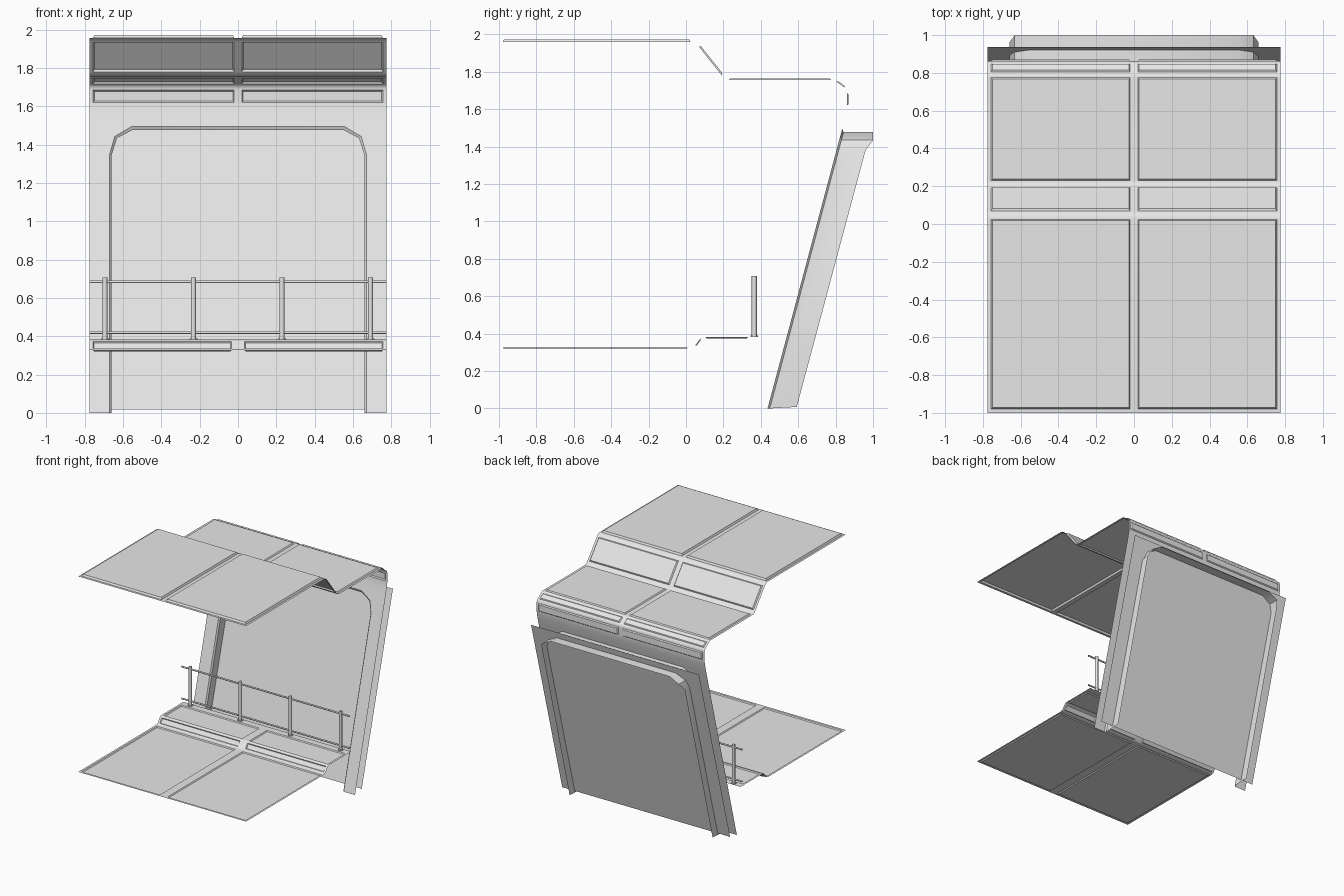
import bpy, bmesh, math
from mathutils import Vector

if "Cube" in bpy.data.objects:
    bpy.data.objects.remove(bpy.data.objects["Cube"])

HALF = 0.775            # half width of the whole bay
WALL_TOP = 1.525        # where the leaning wall meets the ceiling sheet

grey = bpy.data.materials.new("light_grey")
grey.use_nodes = True
grey.diffuse_color = (0.8, 0.8, 0.8, 1)
grey.node_tree.nodes["Principled BSDF"].inputs["Base Color"].default_value = (0.8, 0.8, 0.8, 1)


def smooth(obj):
    bpy.ops.object.select_all(action='DESELECT')
    obj.select_set(True)
    bpy.context.view_layer.objects.active = obj
    bpy.ops.object.shade_smooth_by_angle(angle=math.radians(28))


def finish(name, bm):
    mesh = bpy.data.meshes.new(name)
    bm.to_mesh(mesh)
    bm.free()
    mesh.materials.append(grey)
    obj = bpy.data.objects.new(name, mesh)
    bpy.context.collection.objects.link(obj)
    smooth(obj)


def panelled_sheet(name, profile, insets, gap):
    """Sweep a (y, z) profile with rounded folds across x and sink two panels
    into each segment. insets: (start margin, end margin, bevel, depth),
    or None for a plain closing segment."""
    points = [Vector((0, *p)) for p in profile]
    rows, panel_rows = [points[0]], {}
    for a, b, inset in zip(points, points[1:], insets):
        step = (b - a).normalized()
        start = a + step * inset[0] if inset else b
        if a != points[0]:
            last = rows[-1]
            for i in range(1, 6):           # rounded fold
                t = i / 6
                rows.append(last.lerp(a, t).lerp(a.lerp(start, t), t))
        rows.append(start)
        if inset:
            panel_rows[len(rows) - 1] = inset
            rows.append(b - step * inset[1])
    if insets[-1]:
        rows.append(points[-1])

    bm = bmesh.new()
    xs = [-HALF, -0.757, -gap, gap, 0.757, HALF]
    grid = [[bm.verts.new((x, p.y, p.z)) for x in xs] for p in rows]
    panels = []
    for r in range(len(rows) - 1):
        for c in range(5):
            face = bm.faces.new((grid[r][c], grid[r + 1][c],
                                 grid[r + 1][c + 1], grid[r][c + 1]))
            if r in panel_rows and c in (1, 3):
                panels.append((face, panel_rows[r]))
    bm.normal_update()
    for face, (_, _, bevel, depth) in panels:
        bmesh.ops.inset_individual(bm, faces=[face], thickness=bevel, depth=-depth)
    finish(name, bm)


def front_plane(z):
    return 0.436 + 0.267 * z


def bevel_plane(z):
    return front_plane(z) + 0.012


def pane_plane(z):
    return 0.52 + 0.272 * z


def hood_plane(z):
    return 0.59 + 0.268 * z if z < 1.4 else 1.0


# Ceiling: high canopy, slope, low roof, chamfer, upright band, bend into wall
panelled_sheet("ceiling",
               [(-1, 1.958), (0.05, 1.958), (0.21, 1.757), (0.79, 1.757),
                (0.862, 1.705), (0.862, 1.597), (front_plane(WALL_TOP), WALL_TOP)],
               [(0.02, 0.025, 0.011, 0.015), (0.03, 0.03, 0.011, 0.01),
                (0.02, 0.015, 0.011, 0.008), (0.018, 0.018, 0.01, 0.008),
                (0.02, 0.024, 0.01, 0.008), None], 0.02)

# Floor: raised walkway, small slope and low deck
panelled_sheet("floor",
               [(0.387, 0.382), (0.083, 0.382), (0.042, 0.327), (-1, 0.327)],
               [(0.055, 0.02, 0.01, 0.007), (0.011, 0.011, 0.007, 0.007),
                (0.03, 0.02, 0.01, 0.007)], 0.035)


def loop(half, depth):
    """Mirror half an outline of (x, z) points; depth gives y for each."""
    right = [(x, depth(z), z) for x, z in half]
    return right + [(-x, y, z) for x, y, z in reversed(right)]


def bridged(name, loops):
    bm = bmesh.new()
    rings = [[bm.verts.new(p) for p in pts] for pts in loops]
    for r, s in zip(rings, rings[1:]):
        for i in range(len(r) - 1):
            bm.faces.new((r[i], r[i + 1], s[i + 1], s[i]))
    bmesh.ops.recalc_face_normals(bm, faces=bm.faces)
    finish(name, bm)


arch = [(0.67, 0), (0.67, 1.35), (0.643, 1.443), (0.555, 1.495)]
reveal = [(0.66, 0), (0.66, 1.345), (0.632, 1.434), (0.55, 1.477)]
hood = [(0.66, 0.008), (0.66, 1.38)] + reveal[2:]

# Leaning wall with a chamfered arch that runs through to an open rear hood
bridged("wall_frame", [
    loop([(HALF, 0), (HALF, 1.35), (HALF, WALL_TOP), (0.555, WALL_TOP)], front_plane),
    loop(arch, front_plane)])
bridged("window_surround", [loop(arch, front_plane), loop(reveal, bevel_plane),
                            loop(hood, hood_plane)])

# One flat pane standing behind the wall, crossing the arch halfway
pane = bmesh.new()
pane.faces.new([pane.verts.new(p) for p in
                loop([(HALF, 0.018), (HALF, 1.53)], pane_plane)])
finish("window_pane", pane)


def rod(name, radius, length, location, rotation=(0, 0, 0), ends='NGON'):
    bpy.ops.mesh.primitive_cylinder_add(vertices=8, radius=radius, depth=length,
                                        end_fill_type=ends, location=location,
                                        rotation=rotation)
    obj = bpy.context.object
    obj.name = name
    obj.data.materials.append(grey)
    bpy.ops.object.shade_smooth_by_angle(angle=math.radians(50))


# Handrail: four posts with foot discs and two long open-ended rails
for i in range(4):
    x = -0.695 + i * 0.462
    rod(f"rail_post_{i + 1}", 0.0135, 0.325, (x, 0.365, 0.5445))
    rod(f"post_foot_{i + 1}", 0.021, 0.007, (x, 0.365, 0.3855))
for name, z in (("lower_rail", 0.419), ("upper_rail", 0.685)):
    rod(name, 0.007, 2 * HALF, (0, 0.365, z), (0, math.pi / 2, 0), 'NOTHING')
